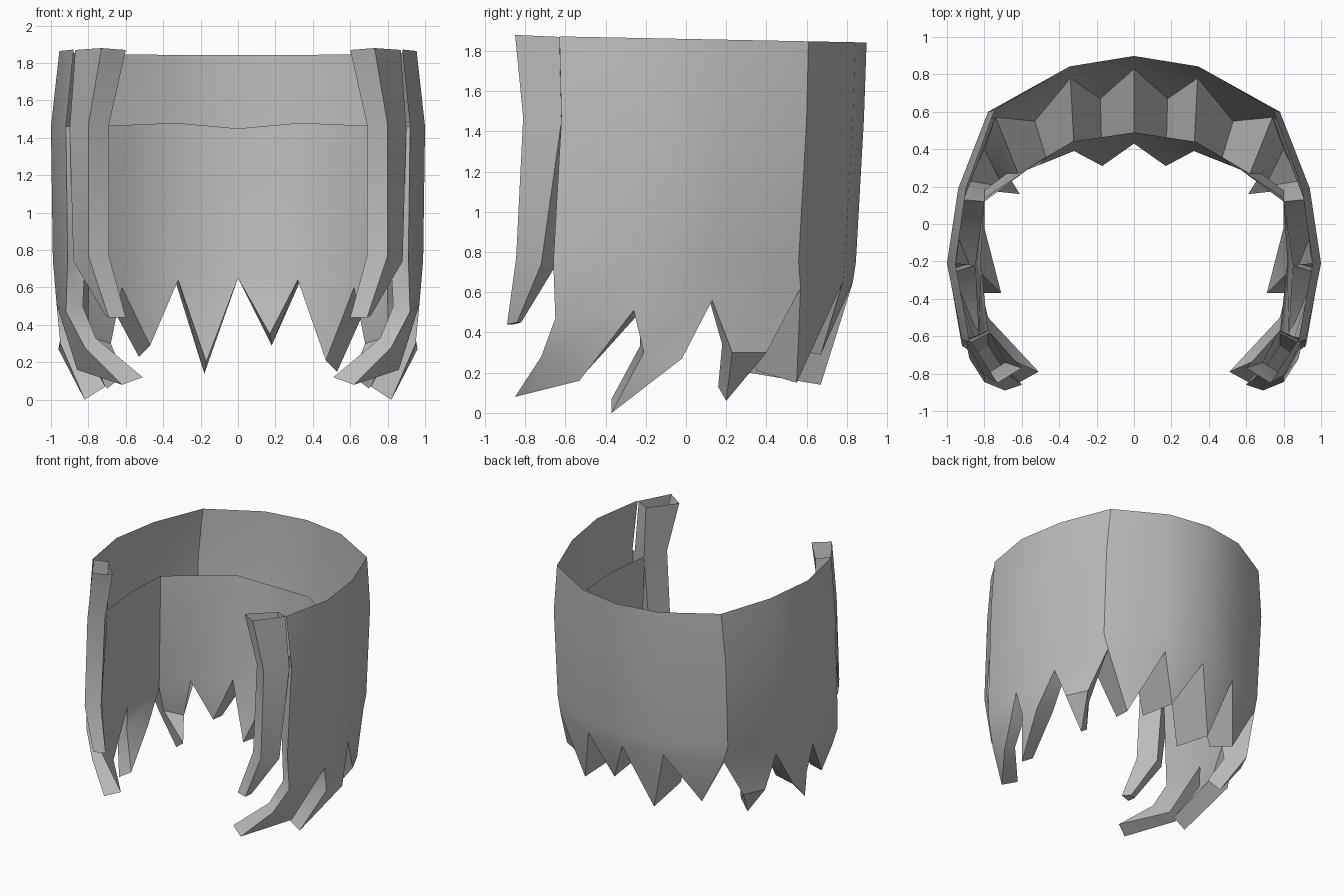
import bpy, bmesh
from mathutils import Vector

cube = bpy.data.objects.get("Cube")
if cube:
    bpy.data.objects.remove(cube, do_unlink=True)

grey = bpy.data.materials.new("plain grey")
grey.use_nodes = True
grey.diffuse_color = (0.5, 0.5, 0.5, 1)
grey.node_tree.nodes["Principled BSDF"].inputs["Base Color"].default_value = (0.5, 0.5, 0.5, 1)


def finish(name, bm, angle):
    bmesh.ops.remove_doubles(bm, verts=bm.verts, dist=0.0005)
    bmesh.ops.recalc_face_normals(bm, faces=bm.faces)
    mesh = bpy.data.meshes.new(name)
    bm.to_mesh(mesh)
    bm.free()
    mesh.materials.append(grey)
    obj = bpy.data.objects.new(name, mesh)
    bpy.context.collection.objects.link(obj)
    bpy.ops.object.select_all(action='DESELECT')
    obj.select_set(True)
    bpy.context.view_layer.objects.active = obj
    bpy.ops.object.shade_smooth_by_angle(angle=angle)
    return obj


def add_face(bm, points, side):
    bm.faces.new([bm.verts.new((p[0] * side, p[1], p[2])) for p in points])


# Columns from the back centre to the front edge, one half only
outline = [(0, .885), (.36, .83), (.78, .6), (.94, .19), (1, -.21), (.92, -.62)]
lining = [(0, .49, 1.45), (.33, .44, 1.48), (.57, .29, 1.47),
          (.8, .14, 1.46), (.82, -.2, 1.46), (.78, -.58, 1.46)]
outer_notch = [(0, .83, .65), (.34, .78, .65), (.74, .57, .62),
               (.91, .13, .56), (.97, -.26, .51), (.92, -.65, .47)]
inner_notch = [(0, .43, .65), (.32, .39, .64), (.62, .27, .6),
               (.8, .12, .55), (.85, -.22, .51), (.83, -.6, .5)]

# Each spike is a chain between two notches: a tip, or shoulder, tip, shoulder
outer_spike = [
    [(.18, .67, .29)],
    [(.53, .55, .15)],
    [(.8, .4, .3), (.7, .2, .06), (.88, .23, .3)],
    [(.96, -.02, .27), (.82, -.37, 0), (.95, -.21, .3)],
    [(.86, -.53, .16), (.62, -.85, .08), (.82, -.72, .28)]]
inner_spike = [
    [(.17, .31, .35)],
    [(.47, .35, .21)],
    [(.68, .27, .3), (.61, .16, .13), (.8, .18, .34)],
    [(.8, -.02, .3), (.71, -.37, .07), (.85, -.23, .33)],
    [(.78, -.5, .2), (.51, -.79, .12), (.76, -.68, .33)]]
right_drop = [-.15, .08, 0, 0, 0]

top = [(x * .955, y * 1.015, 1.86 - .02 * y) for x, y in outline]
waist = [(x, y, 1.46) for x, y in outline]
hem = [(x * .99, y - .04, .75) for x, y in outline]


def spike_faces(bm, start, chain, end, side):
    if len(chain) == 1:
        add_face(bm, [start, chain[0], end], side)
    else:
        add_face(bm, [start, chain[0], chain[2], end], side)
        add_face(bm, chain, side)


# Double-walled wrap with a jagged lower edge
bm = bmesh.new()
for side in (1, -1):
    for i in range(5):
        j = i + 1
        drop = right_drop[i] if side < 0 else 0
        out, inn = [[(x, y, z + drop) for x, y, z in chain]
                    for chain in (outer_spike[i], inner_spike[i])]
        for upper, lower in ((top, waist), (waist, hem), (hem, outer_notch), (lining, inner_notch)):
            add_face(bm, [upper[i], lower[i], lower[j], upper[j]], side)
        spike_faces(bm, outer_notch[i], out, outer_notch[j], side)
        spike_faces(bm, inner_notch[i], inn, inner_notch[j], side)
        # Underside joining the two walls
        a = [outer_notch[i]] + out + [outer_notch[j]]
        b = [inner_notch[i]] + inn + [inner_notch[j]]
        for k in range(len(a) - 1):
            add_face(bm, [a[k], b[k], b[k + 1], a[k + 1]], side)
    # Front closing strip
    add_face(bm, [hem[-1], outer_notch[-1], inner_notch[-1], lining[-1]], side)
    add_face(bm, [waist[-1], hem[-1], lining[-1]], side)
finish("jagged_wrap", bm, 0.6)

# Bent hollow strands on both front edges: front, outer, back and inner corners
strand = [
    [(.73, -.85, 1.88), (.87, -.63, 1.87), (.77, -.58, 1.86), (.6, -.77, 1.87)],
    [(.8, -.81, 1.47), (.9, -.62, 1.45), (.78, -.57, 1.46), (.69, -.74, 1.47)],
    [(.8, -.845, .77), (.88, -.72, .74), (.78, -.65, .73), (.69, -.79, .77)],
    [(.69, -.89, .44), (.71, -.84, .45), (.66, -.82, .45), (.6, -.86, .44)]]
for side, name in ((1, "left_front_strand"), (-1, "right_front_strand")):
    bm = bmesh.new()
    for upper, lower in zip(strand, strand[1:]):
        for k in range(4):
            n = (k + 1) % 4
            add_face(bm, [upper[k], lower[k], lower[n], upper[n]], side)
    add_face(bm, strand[-1], side)
    finish(name, bm, 0.5)
